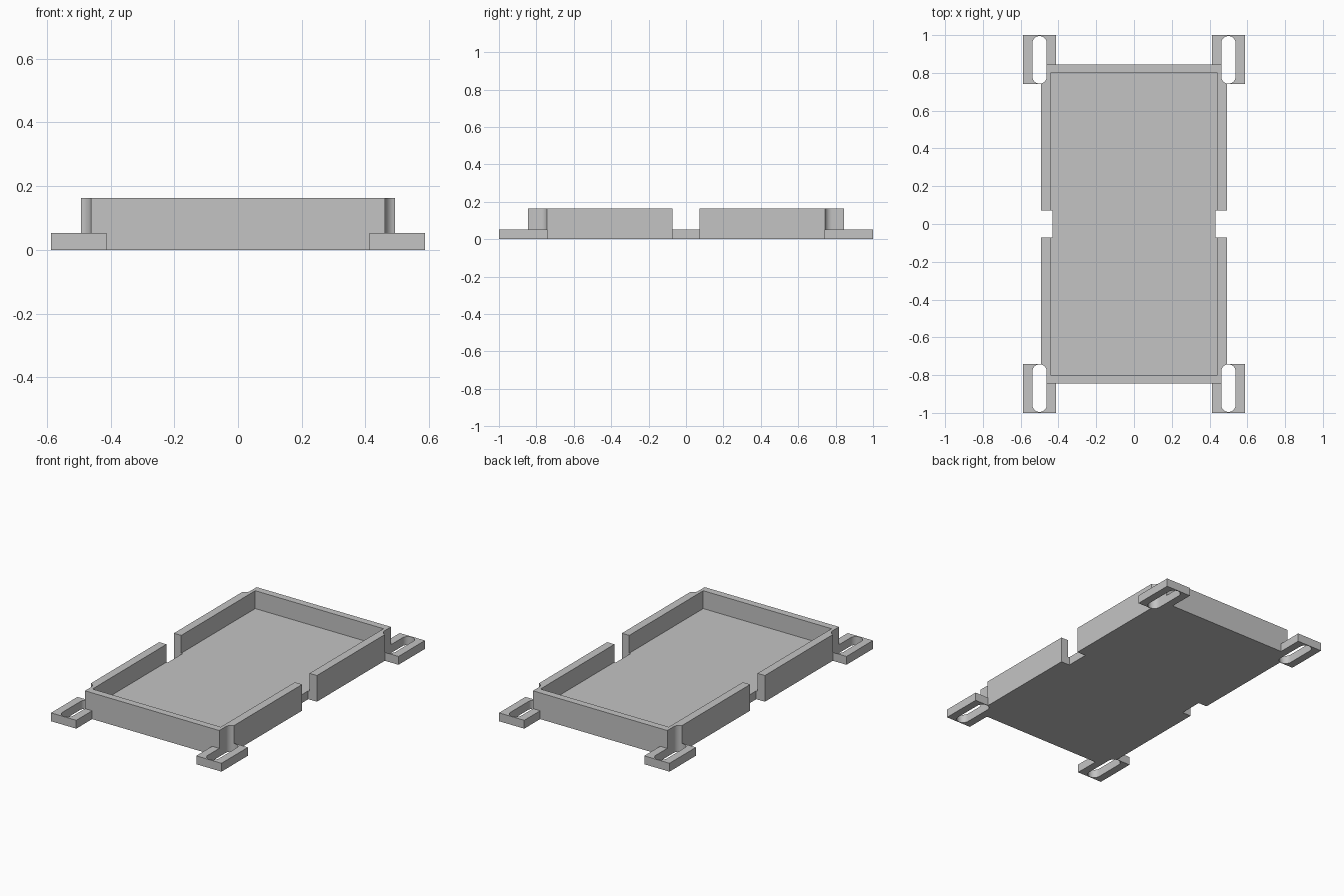
import bpy, bmesh
from math import pi, sin, cos, radians

if "Cube" in bpy.data.objects:
    bpy.data.objects.remove(bpy.data.objects["Cube"], do_unlink=True)

WALL_TOP, FLOOR_TOP = 0.163, 0.052
OUTER_X, OUTER_Y = 0.492, 0.844
INNER_X, INNER_Y = 0.4415, 0.80

grey = bpy.data.materials.new("light grey plastic")
grey.use_nodes = True
colour = (0.55, 0.55, 0.55, 1)
grey.diffuse_color = colour
grey.node_tree.nodes["Principled BSDF"].inputs["Base Color"].default_value = colour


def prism(name, outline, z0, z1):
    """Extrude a counter-clockwise outline from z0 up to z1."""
    bm = bmesh.new()
    face = bm.faces.new([bm.verts.new((x, y, z0)) for x, y in outline])
    up = bmesh.ops.extrude_face_region(bm, geom=[face])
    verts = [v for v in up["geom"] if isinstance(v, bmesh.types.BMVert)]
    bmesh.ops.translate(bm, verts=verts, vec=(0, 0, z1 - z0))
    bmesh.ops.recalc_face_normals(bm, faces=bm.faces)
    mesh = bpy.data.meshes.new(name)
    bm.to_mesh(mesh)
    bm.free()
    mesh.materials.append(grey)
    obj = bpy.data.objects.new(name, mesh)
    bpy.context.collection.objects.link(obj)
    return obj


def box(name, x0, x1, y0, y1, z0, z1):
    x0, x1 = sorted((x0, x1))
    y0, y1 = sorted((y0, y1))
    return prism(name, [(x0, y0), (x1, y0), (x1, y1), (x0, y1)], z0, z1)


def slot(name, cx, cy, radius, half_length, steps=16):
    """Rounded slot running along y."""
    outline = []
    for end in (1, -1):
        for i in range(steps + 1):
            a = pi * i / steps
            outline.append((cx + end * radius * cos(a),
                            cy + end * (half_length - radius + radius * sin(a))))
    return prism(name, outline, -0.1, 0.3)


def combine(target, tool, operation):
    mod = target.modifiers.new(operation.lower(), "BOOLEAN")
    mod.operation, mod.solver, mod.object = operation, "EXACT", tool
    bpy.context.view_layer.objects.active = target
    bpy.ops.object.modifier_apply(modifier=mod.name)
    bpy.data.objects.remove(tool, do_unlink=True)


# Open tray: floor with a wall all round
tray = box("tray", -OUTER_X, OUTER_X, -OUTER_Y, OUTER_Y, 0, WALL_TOP)
combine(tray, box("cavity", -INNER_X, INNER_X, -INNER_Y, INNER_Y, FLOOR_TOP, 0.3),
        "DIFFERENCE")

# Mounting tabs at the corners
corners = [(sx, sy) for sx in (-1, 1) for sy in (-1, 1)]
for sx, sy in corners:
    combine(tray, box("mounting_tab", sx * 0.413, sx * 0.5865, sy * 0.74, sy, 0, FLOOR_TOP),
            "UNION")

# Screw slots pass through the tabs and the wall corners
for sx, sy in corners:
    combine(tray, slot("slot_cutter", sx * 0.5, sy * 0.869, 0.038, 0.126), "DIFFERENCE")

# Cable notches midway along both long sides
for sx in (-1, 1):
    combine(tray, box("notch_cutter", sx * 0.4325, sx * 0.7, -0.0725, 0.0725, -0.1, 0.3),
            "DIFFERENCE")

# Smooth the slot ends only
bpy.ops.object.select_all(action="DESELECT")
tray.select_set(True)
bpy.context.view_layer.objects.active = tray
bpy.ops.object.shade_smooth_by_angle(angle=radians(30))
